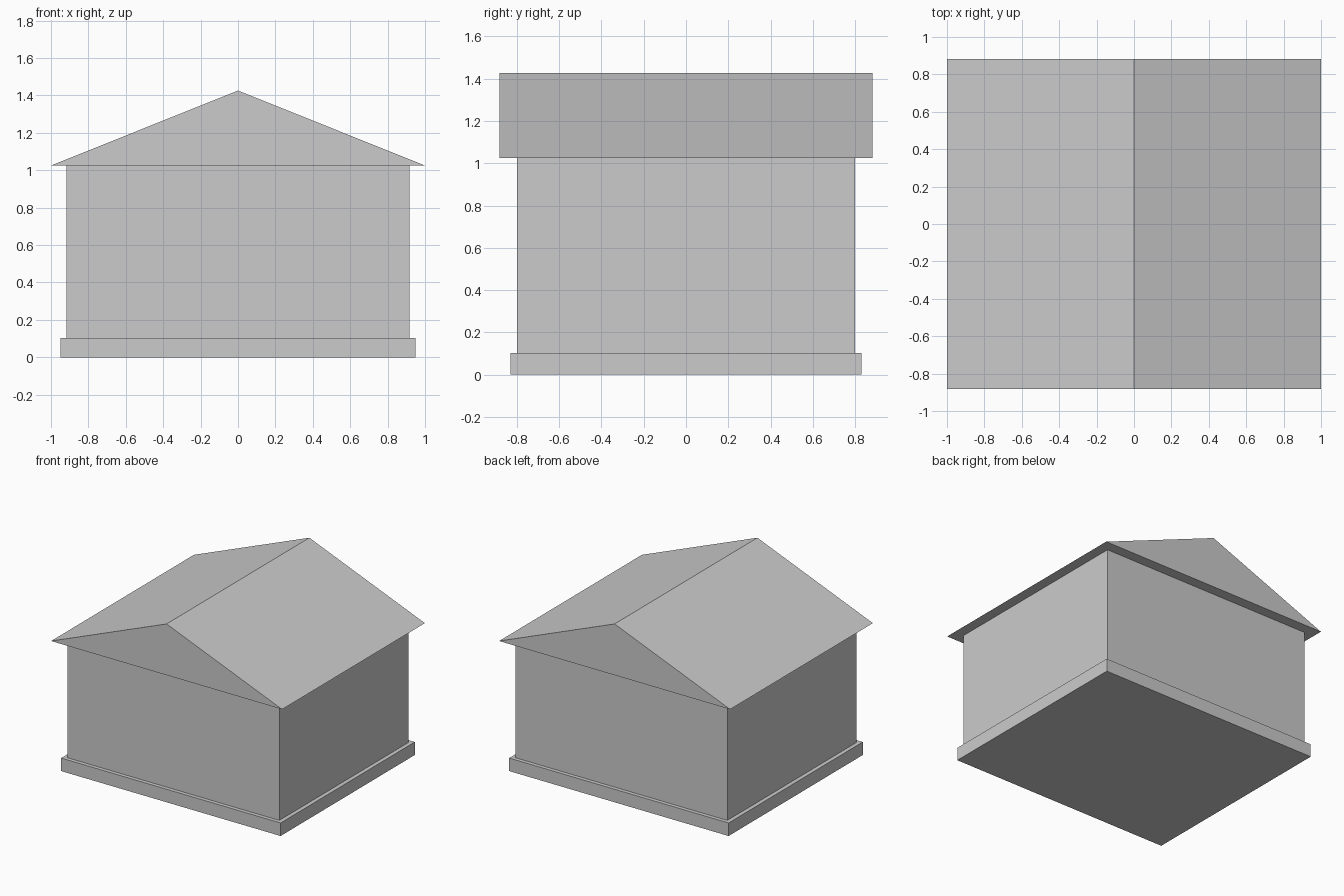
import bpy
import bmesh

cube = bpy.data.objects.get("Cube")
if cube:
    bpy.data.objects.remove(cube, do_unlink=True)

# One plain grey for the whole building
GREY = (0.6, 0.6, 0.6, 1.0)
grey = bpy.data.materials.new("plain grey")
grey.use_nodes = True
grey.diffuse_color = GREY
grey.node_tree.nodes["Principled BSDF"].inputs["Base Color"].default_value = GREY


def extrude_profile(name, profile, half_depth):
    """Extrude an x-z outline along y, centred on y = 0."""
    bm = bmesh.new()
    face = bm.faces.new([bm.verts.new((x, -half_depth, z)) for x, z in profile])
    result = bmesh.ops.extrude_face_region(bm, geom=[face])
    moved = [v for v in result["geom"] if isinstance(v, bmesh.types.BMVert)]
    bmesh.ops.translate(bm, verts=moved, vec=(0, 2 * half_depth, 0))
    bmesh.ops.recalc_face_normals(bm, faces=bm.faces)
    mesh = bpy.data.meshes.new(name)
    bm.to_mesh(mesh)
    bm.free()
    mesh.materials.append(grey)
    obj = bpy.data.objects.new(name, mesh)
    bpy.context.collection.objects.link(obj)
    return obj


def block(name, half_width, half_depth, bottom, top):
    outline = [(-half_width, bottom), (half_width, bottom),
               (half_width, top), (-half_width, top)]
    return extrude_profile(name, outline, half_depth)


BASE_TOP, EAVES, RIDGE = 0.102, 1.025, 1.426

# Foundation slab, walls and overhanging gable roof
block("foundation", 0.95, 0.83, 0, BASE_TOP)
block("walls", 0.918, 0.80, BASE_TOP, EAVES)
extrude_profile("gable_roof", [(-1, EAVES), (1, EAVES), (0, RIDGE)], 0.883)
